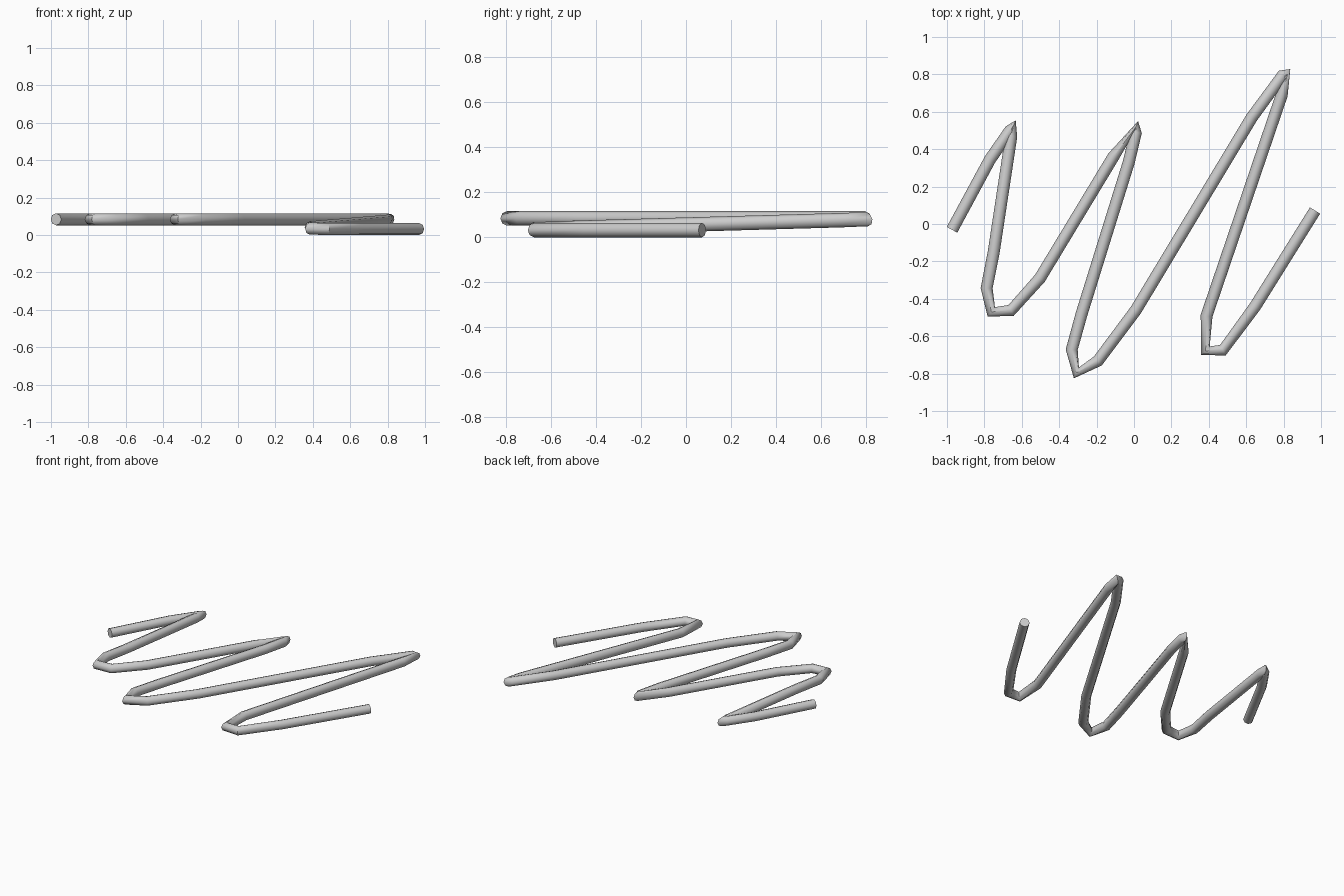
import bpy, bmesh, math
from mathutils import Vector

if "Cube" in bpy.data.objects:
    bpy.data.objects.remove(bpy.data.objects["Cube"])

R, SIDES = 0.032, 8

# centre line of the zigzag, lying nearly flat
HIGH = 0.084
path = [(x, y, HIGH) for x, y in [
    (-0.973, -0.031), (-0.77, 0.345), (-0.66, 0.503), (-0.645, 0.525),
    (-0.656, 0.47), (-0.75, -0.15), (-0.788, -0.343), (-0.763, -0.47),
    (-0.657, -0.462), (-0.503, -0.29), (-0.11, 0.36), (0.011, 0.52),
    (0.01, 0.49), (-0.028, 0.33), (-0.28, -0.48), (-0.333, -0.672),
    (-0.308, -0.796), (-0.193, -0.732), (0.01, -0.46), (0.63, 0.57),
    (0.795, 0.795)]]
# last strokes sink down to the ground
path += [(0.815, 0.804, 0.08), (0.79, 0.69, 0.076), (0.388, -0.49, 0.042),
         (0.382, -0.677, 0.035), (0.475, -0.675, R), (0.648, -0.44, R),
         (0.968, 0.072, R)]
pts = [Vector(p) for p in path]

bm = bmesh.new()
rings = []
for i, p in enumerate(pts):
    # ring sits in the plane that halves each bend
    t = Vector()
    if i > 0:
        t += (p - pts[i - 1]).normalized()
    if i < len(pts) - 1:
        t += (pts[i + 1] - p).normalized()
    t.normalize()
    side = t.cross(Vector((0, 0, 1))).normalized()
    up = side.cross(t)
    ring = []
    for k in range(SIDES):
        a = 2 * math.pi * k / SIDES
        ring.append(bm.verts.new(p + R * (math.cos(a) * side + math.sin(a) * up)))
    rings.append(ring)

# tube walls and end caps
for a, b in zip(rings, rings[1:]):
    for k in range(SIDES):
        n = (k + 1) % SIDES
        bm.faces.new((a[k], a[n], b[n], b[k]))
bm.faces.new(rings[0])
bm.faces.new(rings[-1])
bmesh.ops.recalc_face_normals(bm, faces=bm.faces)

mesh = bpy.data.meshes.new("zigzag_tube")
bm.to_mesh(mesh)
bm.free()
tube = bpy.data.objects.new("zigzag_tube", mesh)
bpy.context.collection.objects.link(tube)
bpy.context.view_layer.objects.active = tube
tube.select_set(True)
bpy.ops.object.shade_smooth_by_angle(angle=math.radians(50))
